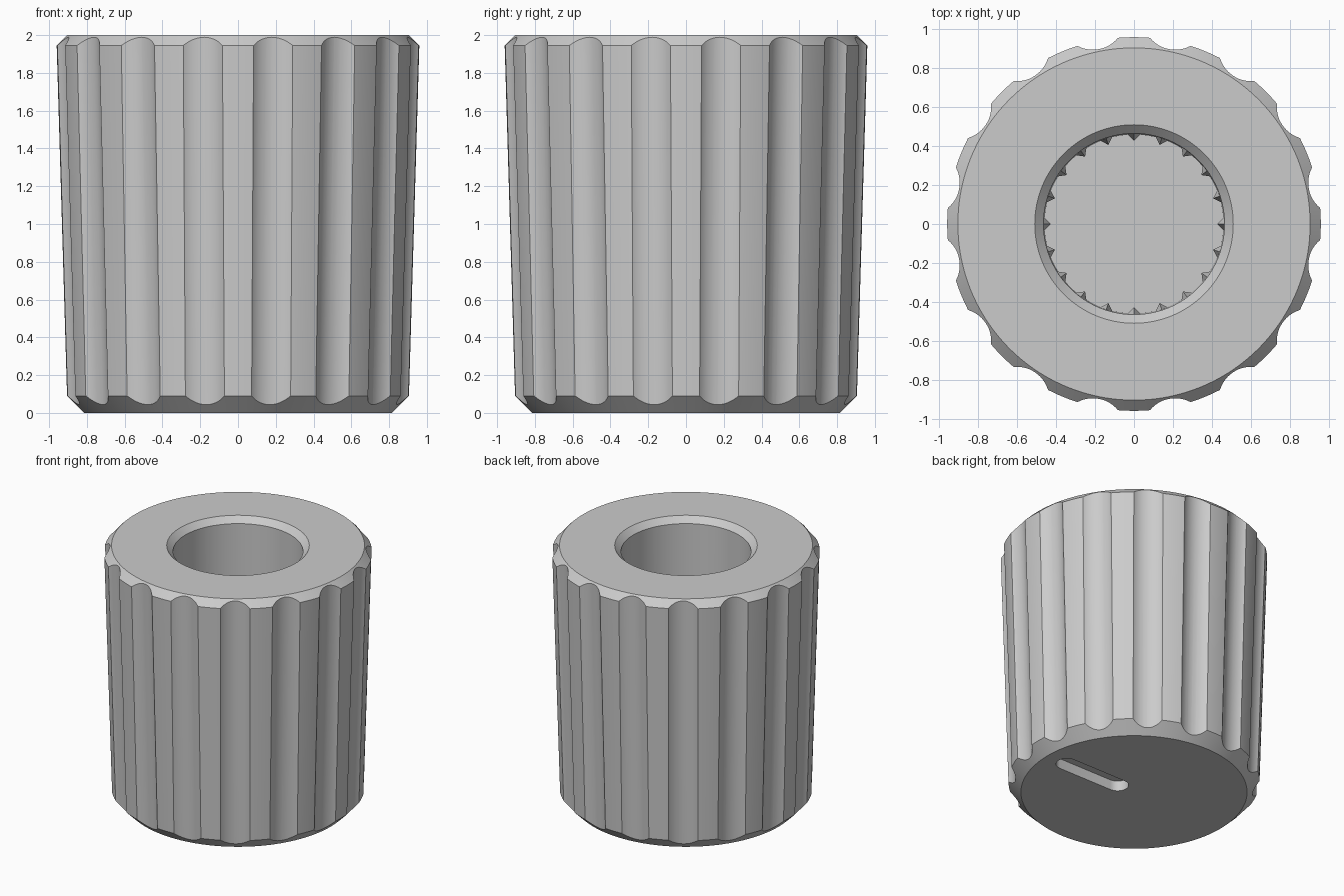
import bpy, bmesh, math
from mathutils import Matrix, Vector

cube = bpy.data.objects.get("Cube")
if cube:
    bpy.data.objects.remove(cube, do_unlink=True)

RIDGES, RIBS, SEGS = 16, 20, 160
FLOOR_Z = 0.25
BORE_R = 0.46

grey = bpy.data.materials.new("plain grey")
grey.use_nodes = True
color = (0.6, 0.6, 0.6, 1)
grey.diffuse_color = color
grey.node_tree.nodes["Principled BSDF"].inputs["Base Color"].default_value = color


def add_object(name, bm):
    bmesh.ops.recalc_face_normals(bm, faces=bm.faces)
    mesh = bpy.data.meshes.new(name)
    bm.to_mesh(mesh)
    bm.free()
    mesh.materials.append(grey)
    obj = bpy.data.objects.new(name, mesh)
    bpy.context.collection.objects.link(obj)
    return obj


def lathe(name, profile):
    """Spin a (radius, z) profile that starts and ends as flat discs."""
    bm = bmesh.new()
    rings = []
    for r, z in profile:
        rings.append([bm.verts.new((r * math.cos(a), r * math.sin(a), z))
                      for a in (math.tau * i / SEGS for i in range(SEGS))])
    for low, high in zip(rings, rings[1:]):
        for i in range(SEGS):
            j = (i + 1) % SEGS
            bm.faces.new((low[i], low[j], high[j], high[i]))
    bm.faces.new(rings[0])
    bm.faces.new(rings[-1])
    return add_object(name, bm)


def cut(target, cutter):
    cutter.hide_render = True
    mod = target.modifiers.new(cutter.name, 'BOOLEAN')
    mod.operation, mod.solver, mod.object = 'DIFFERENCE', 'EXACT', cutter
    bpy.context.view_layer.objects.active = target
    bpy.ops.object.modifier_apply(modifier=mod.name)
    bpy.data.objects.remove(cutter, do_unlink=True)


# Tapered body with chamfered rims and a blind central bore
knob = lathe("knob_body", [
    (0.815, 0), (0.905, 0.09), (0.96, 1.945), (0.905, 2),
    (0.51, 2), (0.465, 1.955), (BORE_R, FLOOR_Z)])

# Grip flutes: round grooves leaning with the taper
bm = bmesh.new()
lean = math.atan2(0.055, 1.855)
for k in range(RIDGES):
    turn = Matrix.Rotation(math.tau * (k + 0.5) / RIDGES, 4, 'Z')
    place = Matrix.Translation((1.05, 0, 1)) @ Matrix.Rotation(lean, 4, 'Y')
    bmesh.ops.create_cone(bm, cap_ends=True, segments=64, radius1=0.163,
                          radius2=0.163, depth=2.4, matrix=turn @ place)
cut(knob, add_object("flute_cutter", bm))

# Pointer slot recessed in the underside, running outward along +x
bm = bmesh.new()
outline = []
for centre, start in ((0.63, -math.pi / 2), (0.155, math.pi / 2)):
    for i in range(17):
        a = start + math.pi * i / 16
        outline.append(bm.verts.new((centre + 0.08 * math.cos(a), 0.08 * math.sin(a), -0.1)))
base = bm.faces.new(outline)
sides = bmesh.ops.extrude_face_region(bm, geom=[base])
bmesh.ops.translate(bm, vec=(0, 0, 0.18),
                    verts=[v for v in sides["geom"] if isinstance(v, bmesh.types.BMVert)])
cut(knob, add_object("slot_cutter", bm))

for obj in bpy.context.selected_objects:
    obj.select_set(False)
knob.select_set(True)
bpy.context.view_layer.objects.active = knob
bpy.ops.object.shade_smooth_by_angle(angle=math.radians(25))

# Pointed gripping ribs low inside the bore
bm = bmesh.new()
for k in range(RIBS):
    turn = Matrix.Rotation(math.tau * k / RIBS, 4, 'Z')
    corners = [(BORE_R + 0.003, -0.035), (BORE_R - 0.032, 0), (BORE_R + 0.003, 0.035)]
    low = [bm.verts.new(turn @ Vector((x, y, FLOOR_Z))) for x, y in corners]
    high = [bm.verts.new(turn @ Vector((x, y, 1.3))) for x, y in corners]
    apex = bm.verts.new(turn @ Vector((BORE_R + 0.003, 0, 1.4)))
    for i in range(3):
        j = (i + 1) % 3
        bm.faces.new((low[i], low[j], high[j], high[i]))
        bm.faces.new((high[i], high[j], apex))
    bm.faces.new(low)
add_object("bore_ribs", bm)
